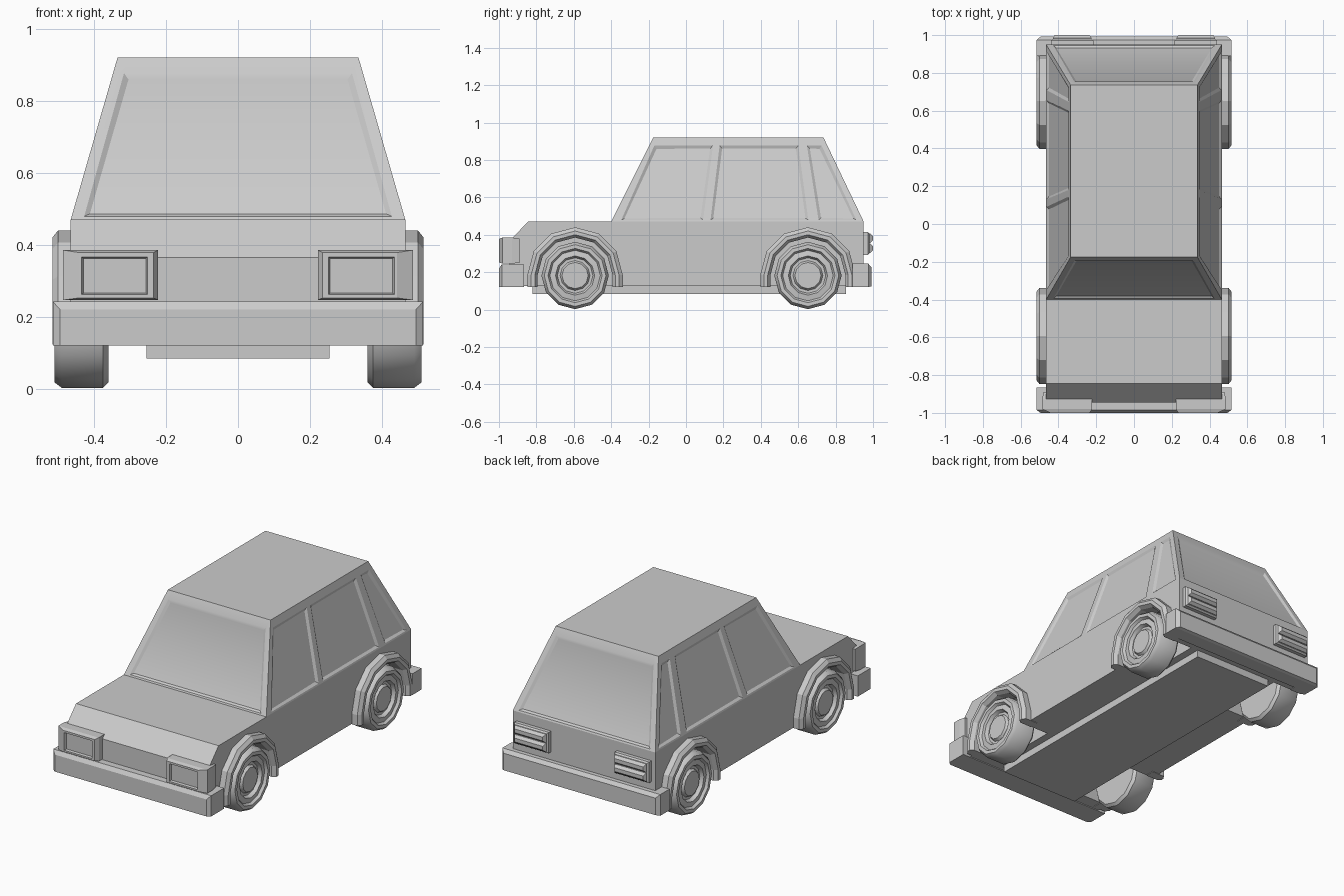
import bpy, bmesh
from math import sin, cos, pi, radians
from mathutils import Vector

if "Cube" in bpy.data.objects:
    bpy.data.objects.remove(bpy.data.objects["Cube"])

WHEEL_Y = (-0.593, 0.652)
WHEEL_Z = 0.182


def finish(name, bm, smooth=0):
    me = bpy.data.meshes.new(name)
    bm.to_mesh(me)
    bm.free()
    ob = bpy.data.objects.new(name, me)
    bpy.context.collection.objects.link(ob)
    if smooth:
        bpy.ops.object.select_all(action='DESELECT')
        ob.select_set(True)
        bpy.context.view_layer.objects.active = ob
        bpy.ops.object.shade_smooth_by_angle(angle=radians(smooth))
    return ob


def skin(name, rings, smooth=0):
    """Join matching closed rings of points into a capped solid."""
    bm = bmesh.new()
    vs = [[bm.verts.new(p) for p in ring] for ring in rings]
    n = len(vs[0])
    for a, b in zip(vs, vs[1:]):
        for i in range(n):
            j = (i + 1) % n
            bm.faces.new((a[i], a[j], b[j], b[i]))
    bm.faces.new(vs[0])
    bm.faces.new(vs[-1])
    bmesh.ops.recalc_face_normals(bm, faces=bm.faces)
    return finish(name, bm, smooth)


def prism(name, profile, x0, x1):
    return skin(name, [[(x, y, z) for y, z in profile] for x in (x0, x1)])


def loft(name, sections, side=1):
    """Rectangles (y, x0, x1, z0, z1) stacked along y."""
    return skin(name, [[(side * a, y, c), (side * b, y, c), (side * b, y, d), (side * a, y, d)]
                       for y, a, b, c, d in sections])


def circle(x, y, z, r, n=12):
    return [(x, y + r * cos(2 * pi * i / n), z + r * sin(2 * pi * i / n)) for i in range(n)]


# Lower body with wheel wells cut out
body = prism("body", [(-0.945, 0.125), (-0.945, 0.365), (-0.845, 0.47),
                      (0.95, 0.47), (0.95, 0.125)], -0.465, 0.465)
for y in WHEEL_Y:
    for s in (-1, 1):
        cutter = skin("well_cutter", [circle(s * 0.3, y, WHEEL_Z, 0.215),
                                      circle(s * 0.6, y, WHEEL_Z, 0.215)])
        cutter.hide_render = True
        mod = body.modifiers.new("well", 'BOOLEAN')
        mod.object = cutter
        mod.operation = 'DIFFERENCE'
        mod.solver = 'EXACT'
        bpy.context.view_layer.objects.active = body
        bpy.ops.object.modifier_apply(modifier=mod.name)
        bpy.data.objects.remove(cutter)

# Floor pan
prism("floor_pan", [(-0.82, 0.083), (-0.82, 0.15), (0.855, 0.15), (0.855, 0.083)], -0.255, 0.255)

# Cabin: sloped walls split into pillars and recessed windows
bm = bmesh.new()
windows = []
CENTRE = Vector((0, 0.28, 0.65))


def quad(pts):
    f = bm.faces.new([bm.verts.new(p) for p in pts])
    f.normal_update()
    if f.normal.dot(f.calc_center_median() - CENTRE) < 0:
        f.normal_flip()
    return f


def wall(columns):
    """Columns are (bottom point, top point); every second cell is a window."""
    rows = (0.0, 0.02, 0.905, 1.0)
    for c, (l, r) in enumerate(zip(columns, columns[1:])):
        for k in range(3):
            t0, t1 = rows[k], rows[k + 1]
            f = quad([l[0].lerp(l[1], t0), r[0].lerp(r[1], t0),
                      r[0].lerp(r[1], t1), l[0].lerp(l[1], t1)])
            if k == 1 and c % 2 == 1:
                windows.append(f)


side_cols = [(-0.40, -0.175), (-0.35, -0.15), (0.09, 0.15), (0.13, 0.185),
             (0.655, 0.595), (0.71, 0.64), (0.915, 0.705), (0.95, 0.735)]
for s in (-1, 1):
    wall([(Vector((s * 0.465, b, 0.47)), Vector((s * 0.335, t, 0.92))) for b, t in side_cols])
for b, t in ((-0.40, -0.175), (0.95, 0.735)):
    wall([(Vector((xb, b, 0.47)), Vector((xt, t, 0.92)))
          for xb, xt in ((-0.465, -0.335), (-0.43, -0.305), (0.43, 0.305), (0.465, 0.335))])
quad([(-0.335, -0.175, 0.92), (0.335, -0.175, 0.92), (0.335, 0.735, 0.92), (-0.335, 0.735, 0.92)])
bmesh.ops.remove_doubles(bm, verts=bm.verts, dist=0.0005)
bmesh.ops.inset_individual(bm, faces=[f for f in windows if f.is_valid],
                           thickness=0.02, depth=-0.009)
finish("cabin", bm, 30)

# Bumpers
loft("front_bumper", [(-0.865, -0.515, 0.515, 0.12, 0.242), (-0.985, -0.515, 0.515, 0.12, 0.242),
                      (-1.0, -0.495, 0.495, 0.12, 0.22)])
loft("rear_bumper", [(0.89, -0.515, 0.515, 0.12, 0.245), (0.975, -0.515, 0.515, 0.12, 0.245),
                     (0.992, -0.495, 0.495, 0.125, 0.225)])

# Wheel and arch cross-sections as (radius, x)
TYRE = [(0.165, 0.36), (0.18, 0.375), (0.18, 0.49), (0.165, 0.51), (0.145, 0.51),
        (0.135, 0.495), (0.105, 0.5), (0.095, 0.48), (0.08, 0.48), (0.07, 0.495)]
ARCH = [(0.2, 0.42), (0.255, 0.42), (0.255, 0.5), (0.235, 0.516), (0.215, 0.516), (0.2, 0.495)]

for s, side in ((-1, "left"), (1, "right")):
    for y, end in zip(WHEEL_Y, ("front", "rear")):
        skin(f"{end}_{side}_wheel", [circle(s * x, y, WHEEL_Z, r) for r, x in TYRE], 40)
        # Arch: half ring with straight legs down to the sill
        rings = [[(s * x, y - r, 0.122) for r, x in ARCH]]
        for i in range(7):
            a = pi - i * pi / 6
            rings.append([(s * x, y + r * cos(a), 0.185 + r * sin(a)) for r, x in ARCH])
        rings.append([(s * x, y + r, 0.122) for r, x in ARCH])
        skin(f"{end}_{side}_wheel_arch", rings)

    # Headlight: bevelled bezel with a recessed lens
    loft(f"{side}_headlight", [(-0.89, 0.23, 0.48, 0.25, 0.38), (-0.93, 0.222, 0.486, 0.246, 0.385),
                               (-0.98, 0.222, 0.486, 0.246, 0.385), (-1.0, 0.235, 0.442, 0.252, 0.378),
                               (-1.0, 0.252, 0.435, 0.262, 0.366), (-0.985, 0.256, 0.43, 0.265, 0.362)], s)

    # Tail light: base with two raised bars
    loft(f"{side}_tail_light", [(0.94, 0.215, 0.44, 0.292, 0.415), (0.972, 0.215, 0.44, 0.292, 0.415),
                                (0.98, 0.225, 0.43, 0.3, 0.407)], s)
    for k, z in enumerate((0.302, 0.356)):
        loft(f"{side}_tail_light_bar_{k + 1}", [(0.96, 0.225, 0.43, z, z + 0.05),
                                                (0.985, 0.225, 0.43, z, z + 0.05),
                                                (1.0, 0.235, 0.42, z + 0.014, z + 0.036)], s)
